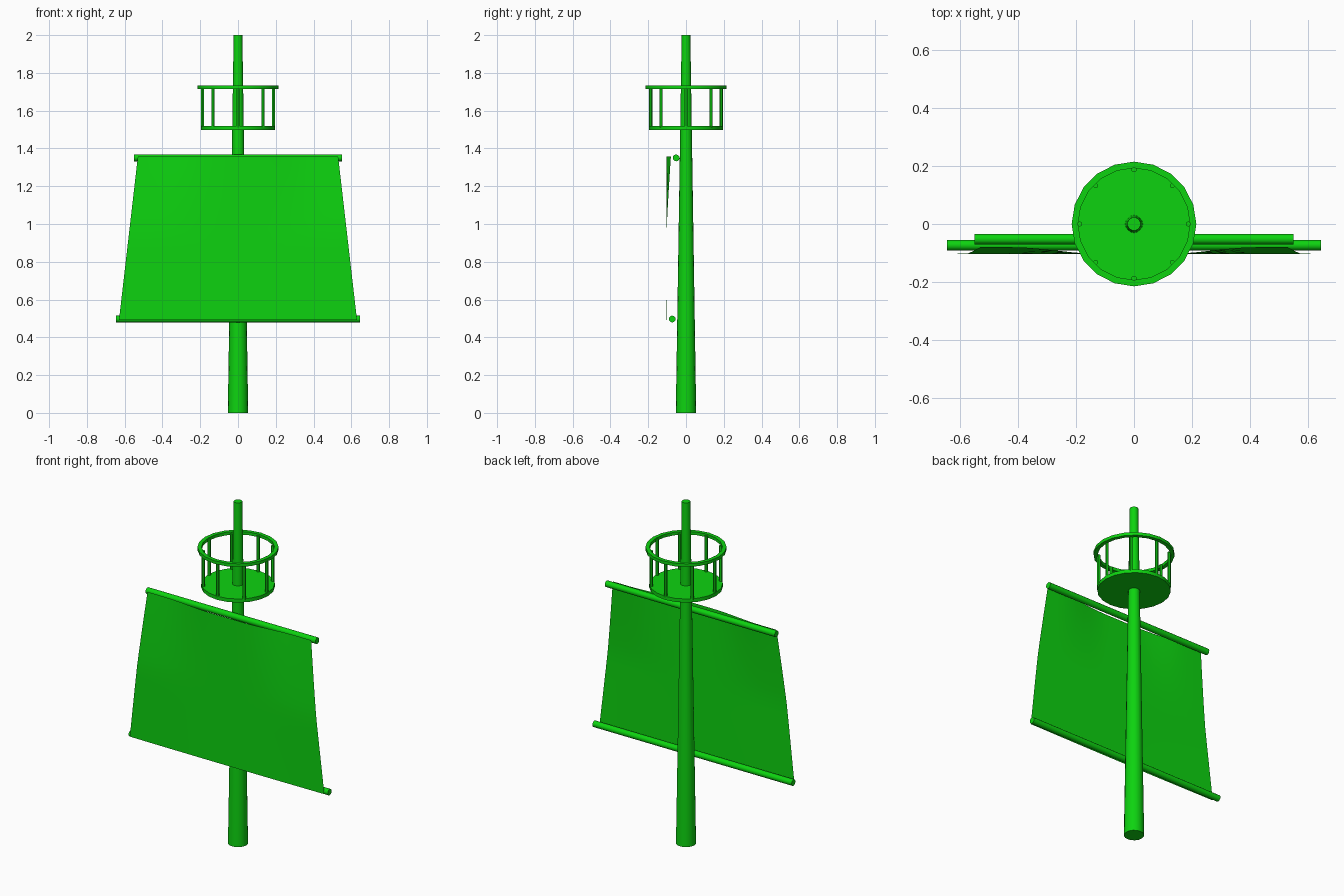
import bpy, bmesh, math
from mathutils import Matrix, Vector

cube = bpy.data.objects.get("Cube")
if cube:
    bpy.data.objects.remove(cube, do_unlink=True)

COLOR = (0.004, 0.65, 0.005, 1)
green = bpy.data.materials.new("green")
green.use_nodes = True
green.diffuse_color = COLOR
green.node_tree.nodes["Principled BSDF"].inputs["Base Color"].default_value = COLOR


def finish(name, bm, smooth=True):
    """Turn a bmesh into a named, coloured object."""
    bmesh.ops.recalc_face_normals(bm, faces=bm.faces)
    mesh = bpy.data.meshes.new(name)
    bm.to_mesh(mesh)
    bm.free()
    mesh.materials.append(green)
    obj = bpy.data.objects.new(name, mesh)
    bpy.context.collection.objects.link(obj)
    if smooth:
        bpy.ops.object.select_all(action="DESELECT")
        obj.select_set(True)
        bpy.context.view_layer.objects.active = obj
        bpy.ops.object.shade_smooth_by_angle(angle=math.radians(40))
    return obj


def rod(name, start, end, r1, r2, sides):
    """Tapered cylinder between two points."""
    a, b = Vector(start), Vector(end)
    turn = (b - a).to_track_quat("Z", "Y").to_matrix().to_4x4()
    bm = bmesh.new()
    bmesh.ops.create_cone(bm, cap_ends=True, segments=sides, radius1=r1, radius2=r2,
                          depth=(b - a).length,
                          matrix=Matrix.Translation((a + b) / 2) @ turn)
    return finish(name, bm)


def ring(name, inner, outer, low, high, sides):
    """Flat hoop with a rectangular cross-section."""
    bm = bmesh.new()
    section = [(inner, low), (outer, low), (outer, high), (inner, high)]
    verts = [[bm.verts.new((r * math.sin(t), r * math.cos(t), z)) for r, z in section]
             for t in (math.tau * i / sides for i in range(sides))]
    for i in range(sides):
        p, q = verts[i], verts[(i + 1) % sides]
        for k in range(4):
            n = (k + 1) % 4
            bm.faces.new((p[k], p[n], q[n], q[k]))
    return finish(name, bm)


# Mast
rod("mast", (0, 0, 0), (0, 0, 2), 0.054, 0.023, 16)

# Yards carrying the sail
rod("upper_yard", (-0.55, -0.052, 1.35), (0.55, -0.052, 1.35), 0.018, 0.018, 12)
rod("lower_yard", (-0.645, -0.073, 0.497), (0.645, -0.073, 0.497), 0.018, 0.018, 12)

# Lookout platform, posts and rail
rod("lookout_floor", (0, 0, 1.497), (0, 0, 1.518), 0.195, 0.195, 20)
for i in range(8):
    t = math.tau * i / 8
    x, y = 0.187 * math.cos(t), 0.187 * math.sin(t)
    rod(f"rail_post_{i + 1}", (x, y, 1.51), (x, y, 1.725), 0.009, 0.009, 6)
ring("lookout_rail", 0.193, 0.215, 1.715, 1.733, 20)

# Sail: a tapered sheet whose upper corners pull back to the yard
COLS, ROWS = 20, 16
bm = bmesh.new()
grid = []
for j in range(ROWS + 1):
    v = j / ROWS
    half = 0.63 - 0.1 * v
    pull = max(0, (v - 0.5) / 0.5) ** 1.2
    row = []
    for i in range(COLS + 1):
        u = 2 * i / COLS - 1
        s = min(1, max(0, (abs(u) - 0.2) / 0.6))
        corner = s * s * (3 - 2 * s)
        slack = 0.003 * max(0, 1 - v / 0.4) * u * u
        row.append(bm.verts.new((half * u, -0.104 + 0.024 * corner * pull + slack,
                                 0.492 + 0.866 * v)))
    grid.append(row)
for j in range(ROWS):
    for i in range(COLS):
        bm.faces.new((grid[j][i], grid[j][i + 1], grid[j + 1][i + 1], grid[j + 1][i]))
finish("sail", bm)
